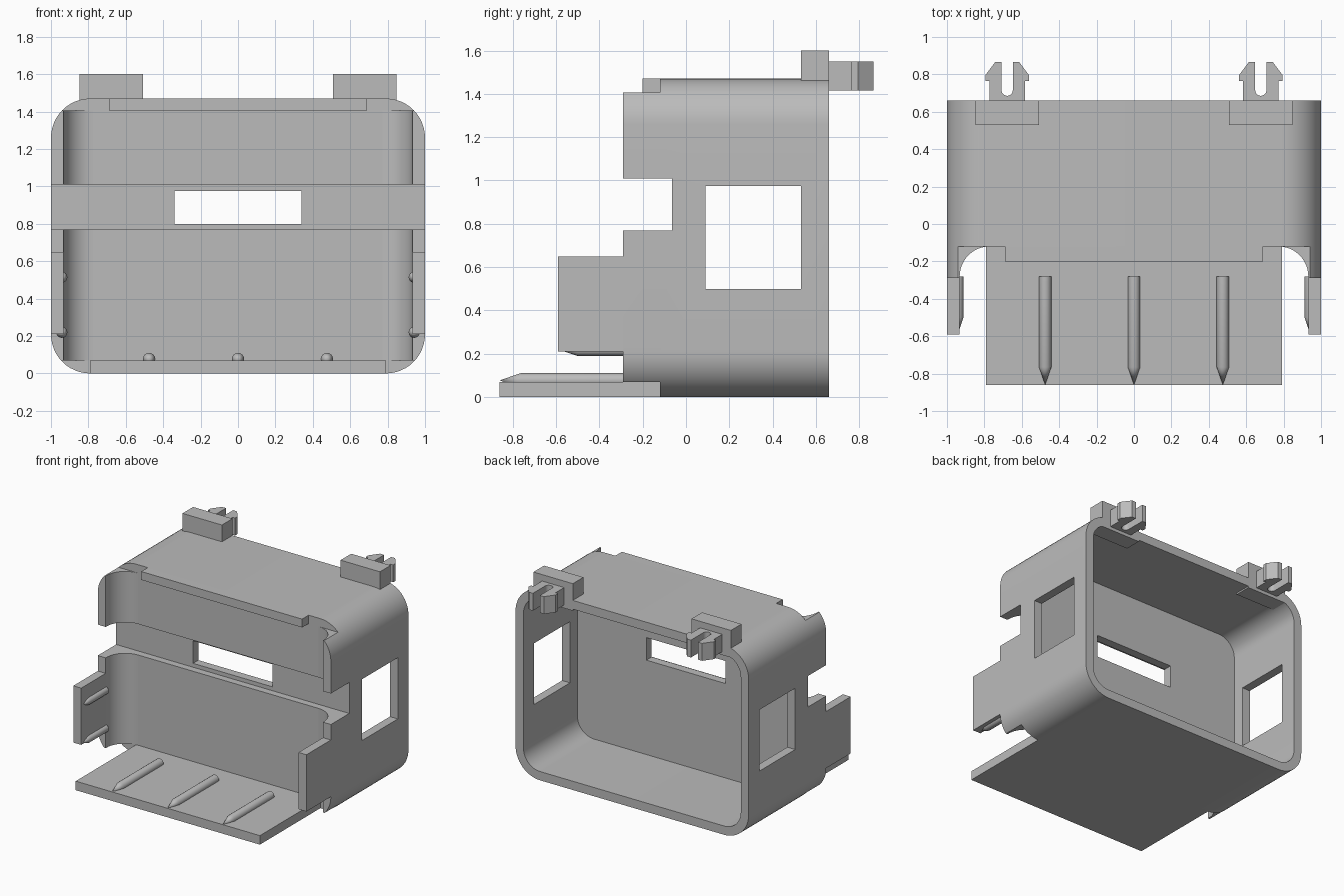
import bpy
import bmesh
import math
from mathutils import Vector

cube = bpy.data.objects.get("Cube")
if cube:
    bpy.data.objects.remove(cube)

grey = bpy.data.materials.new("plain grey")
grey.use_nodes = True
grey.diffuse_color = (0.5, 0.5, 0.5, 1)
grey.node_tree.nodes["Principled BSDF"].inputs["Base Color"].default_value = (0.5, 0.5, 0.5, 1)


def finish(bm, name):
    bmesh.ops.recalc_face_normals(bm, faces=bm.faces)
    mesh = bpy.data.meshes.new(name)
    bm.to_mesh(mesh)
    bm.free()
    mesh.materials.append(grey)
    obj = bpy.data.objects.new(name, mesh)
    bpy.context.collection.objects.link(obj)
    return obj


def prism(name, profile, lo, hi, axis="z"):
    """Extrude a flat outline along y (outline in xz) or z (outline in xy)."""
    bm = bmesh.new()
    place = (lambda a, b: (a, lo, b)) if axis == "y" else (lambda a, b: (a, b, lo))
    face = bm.faces.new([bm.verts.new(place(a, b)) for a, b in profile])
    moved = bmesh.ops.extrude_face_region(bm, geom=[face])["geom"]
    shift = Vector((0, hi - lo, 0)) if axis == "y" else Vector((0, 0, hi - lo))
    bmesh.ops.translate(bm, vec=shift, verts=[v for v in moved if isinstance(v, bmesh.types.BMVert)])
    return finish(bm, name)


def box(name, x, y, z):
    return prism(name, [(x[0], y[0]), (x[1], y[0]), (x[1], y[1]), (x[0], y[1])], z[0], z[1])


def arc(cx, cy, r, start, end, steps=12):
    return [(cx + r * math.cos(math.radians(start + (end - start) * i / steps)),
             cy + r * math.sin(math.radians(start + (end - start) * i / steps)))
            for i in range(steps + 1)]


def rounded(half, bottom, top, r):
    return (arc(half - r, top - r, r, 0, 90) + arc(r - half, top - r, r, 90, 180)
            + arc(r - half, bottom + r, r, 180, 270) + arc(half - r, bottom + r, r, 270, 360))


def combine(obj, tools, operation):
    for tool in tools:
        tool.hide_render = True
        mod = obj.modifiers.new("cut", "BOOLEAN")
        mod.operation, mod.solver, mod.object = operation, "EXACT", tool
    bpy.context.view_layer.update()
    result = obj.evaluated_get(bpy.context.evaluated_depsgraph_get())
    mesh = bpy.data.meshes.new_from_object(result)
    obj.modifiers.clear()
    obj.data = mesh
    for tool in tools:
        bpy.data.objects.remove(tool)


def smooth(obj):
    bpy.ops.object.select_all(action="DESELECT")
    obj.select_set(True)
    bpy.context.view_layer.objects.active = obj
    bpy.ops.object.shade_smooth_by_angle(angle=math.radians(25))


def pin(name, x, z, r, front, shoulder, back):
    """Round rod with a pointed front end."""
    bm = bmesh.new()
    rings = [[bm.verts.new((x + a, y, z + b)) for a, b in arc(0, 0, r, 0, 360, 16)[:-1]]
             for y in (back, shoulder)]
    tip = bm.verts.new((x, front, z))
    bm.faces.new(rings[0])
    for i in range(16):
        j = (i + 1) % 16
        bm.faces.new((rings[0][i], rings[0][j], rings[1][j], rings[1][i]))
        bm.faces.new((rings[1][i], rings[1][j], tip))
    smooth(finish(bm, name))


FRONT, BACK, TOP, R = -0.12, 0.66, 1.47, 0.21
WALL = 0.068

# Main housing: open at the back, with windows and a groove across the front
housing = prism("housing", rounded(1, 0, TOP, R), FRONT, BACK, "y")
combine(housing, [
    prism("cavity", rounded(1 - WALL, WALL, TOP - WALL, R - WALL), 0, 0.8, "y"),
    box("side_openings", (-1.2, 1.2), (0.09, 0.53), (0.5, 0.975)),
    box("front_opening", (-0.34, 0.34), (-0.3, 0.2), (0.8, 0.975)),
    box("groove", (-1.2, 1.2), (-0.4, -0.065), (0.77, 1.01)),
], "DIFFERENCE")
smooth(housing)

# Top lip and bottom tray
box("top_lip", (-0.69, 0.69), (-0.2, FRONT), (1.405, TOP))
box("bottom_tray", (-0.79, 0.79), (-0.86, FRONT), (0, 0.07))
for i in (-1, 0, 1):
    pin("tray_pin", i * 0.475, 0.077, 0.033, -0.86, -0.765, -0.28)

for side, label in ((1, "left"), (-1, "right")):
    # Corner guards with a concave inner curve, trimmed to the housing outline
    outline = [(1, FRONT), (1, -0.29), (0.932, -0.29)] + arc(0.772, -0.28, 0.16, 0, 90)
    outline = [(side * x, y) for x, y in outline]
    for part, lo, hi in (("lower", 0.07, 0.77), ("upper", 1.01, 1.405)):
        guard = prism(f"{label}_{part}_guard", outline, lo, hi)
        combine(guard, [prism("trim", rounded(1, 0, TOP, R), -0.5, 0.2, "y")], "INTERSECT")
        smooth(guard)

    # Side arm and its pins
    box(f"{label}_arm", sorted((side * 0.932, side)), (-0.59, -0.29), (0.21, 0.65))
    for z in (0.22, 0.515):
        pin(f"{label}_arm_pin", side * 0.942, z, 0.03, -0.59, -0.5, -0.28)

    # Mounting block with a split snap clip
    cx = side * 0.678
    box(f"{label}_mount", (cx - 0.169, cx + 0.169), (0.53, BACK), (1.39, 1.6))
    half = [(0.095, BACK), (0.095, 0.765), (0.117, 0.765), (0.117, 0.795), (0.065, 0.865), (0.03, 0.865)]
    slot = arc(0, 0.715, 0.03, 0, -180, 10)
    clip = half + slot + [(-x, y) for x, y in reversed(half)]
    smooth(prism(f"{label}_clip", [(cx + x, y) for x, y in clip], 1.415, 1.55))
